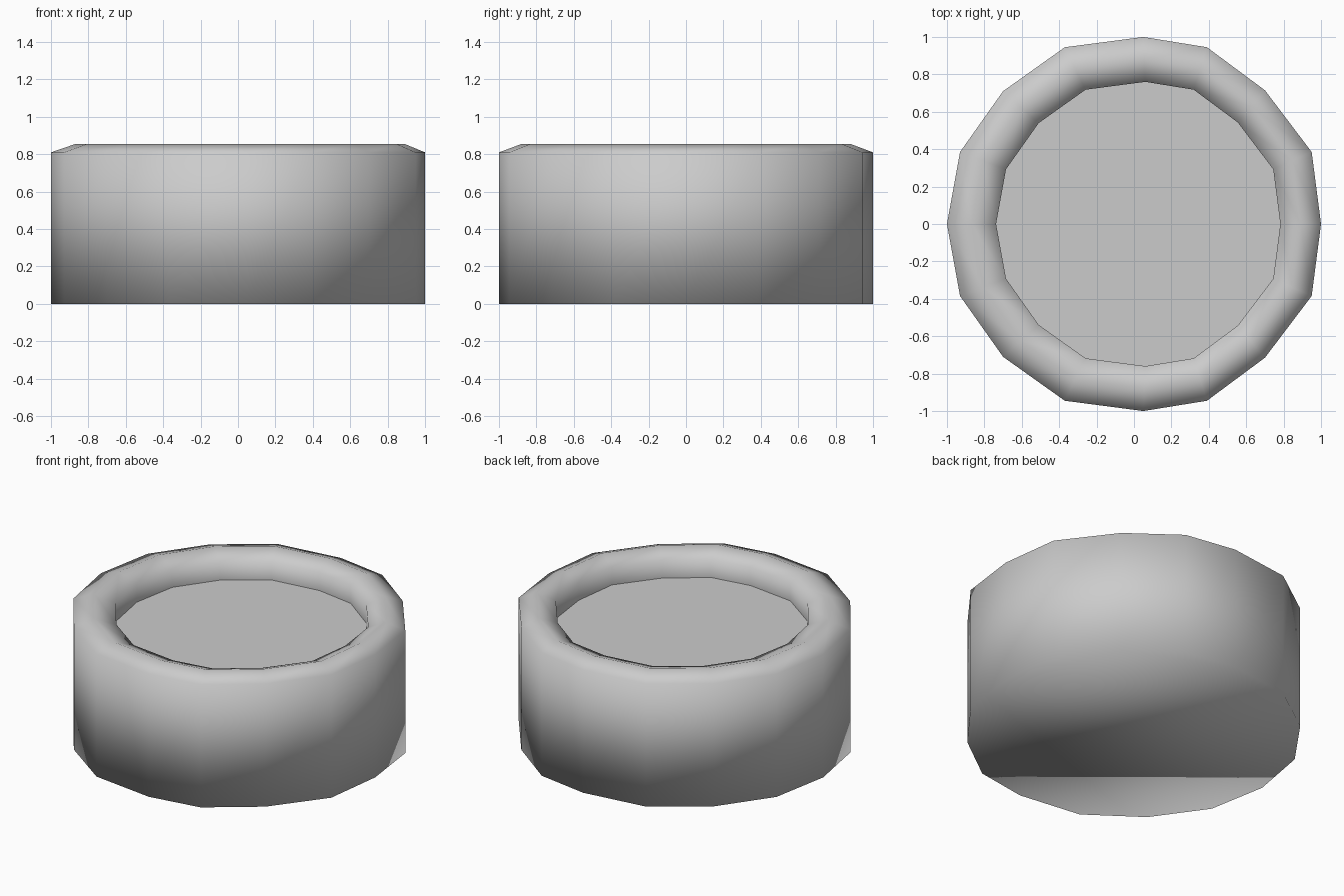
import bpy, bmesh

if "Cube" in bpy.data.objects:
    bpy.data.objects.remove(bpy.data.objects["Cube"])

# Slightly irregular 16-sided outline: back half, mirrored to the front
half = [(1.0, 0.0), (0.95, 0.385), (0.70, 0.715), (0.39, 0.945), (0.05, 1.0),
        (-0.37, 0.945), (-0.70, 0.71), (-0.93, 0.385), (-1.0, 0.0)]
outline = half + [(x, -y) for x, y in reversed(half[1:-1])]


def ring(bm, scale, dx, z):
    return [bm.verts.new((x * scale + dx, y * scale, z)) for x, y in outline]


def finish(bm, name, smooth):
    bmesh.ops.recalc_face_normals(bm, faces=bm.faces)
    mesh = bpy.data.meshes.new(name)
    bm.to_mesh(mesh)
    bm.free()
    for p in mesh.polygons:
        p.use_smooth = smooth
    obj = bpy.data.objects.new(name, mesh)
    bpy.context.collection.objects.link(obj)
    return obj


# Body: closed bottom, vertical wall, low ridged rim, short inner wall
# (scale, x shift, height) for each ring of the section
section = [(1.0, 0, 0), (1.0, 0, 0.81), (0.88, 0.011, 0.855),
           (0.76, 0.0225, 0.81), (0.76, 0.0225, 0.69)]
bm = bmesh.new()
rings = [ring(bm, *s) for s in section]
n = len(outline)
for a, b in zip(rings, rings[1:]):
    for i in range(n):
        j = (i + 1) % n
        bm.faces.new((a[i], a[j], b[j], b[i]))
bm.faces.new(rings[0][::-1])

# Make sure normals point outward from the open shell
mesh_body = finish(bm, "body", True)

# Flat recessed surface inside the rim
bm = bmesh.new()
disc = bm.faces.new(ring(bm, 0.76, 0.0225, 0.69))
disc_obj = finish(bm, "inner_surface", False)
if disc_obj.data.polygons[0].normal.z < 0:
    disc_obj.data.flip_normals()
